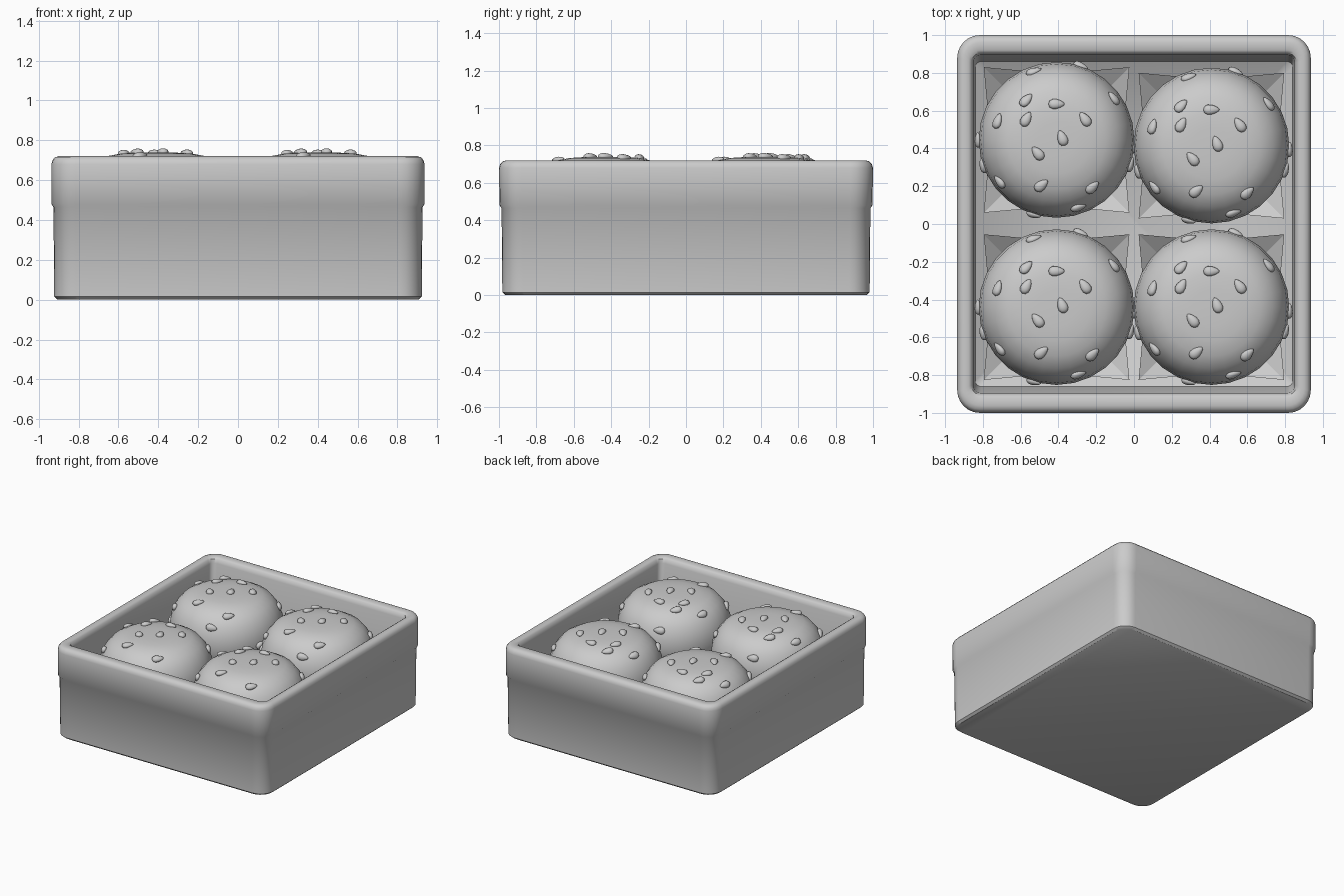
import bpy, bmesh, math
from mathutils import Vector, Matrix
from mathutils.bvhtree import BVHTree

cube = bpy.data.objects.get("Cube")
if cube:
    bpy.data.objects.remove(cube, do_unlink=True)

mat = bpy.data.materials.new("plain grey")
mat.use_nodes = True
GREY = (0.6, 0.6, 0.6, 1)
mat.diffuse_color = GREY
mat.node_tree.nodes["Principled BSDF"].inputs["Base Color"].default_value = GREY


def make_object(name, mesh, loc=(0, 0, 0)):
    ob = bpy.data.objects.new(name, mesh)
    ob.location = loc
    bpy.context.collection.objects.link(ob)
    return ob


def make_mesh(name, bm, angle=40):
    bmesh.ops.recalc_face_normals(bm, faces=bm.faces)
    mesh = bpy.data.meshes.new(name)
    bm.to_mesh(mesh)
    bm.free()
    mesh.materials.append(mat)
    ob = make_object(name + "_temp", mesh)
    bpy.ops.object.select_all(action='DESELECT')
    ob.select_set(True)
    bpy.context.view_layer.objects.active = ob
    bpy.ops.object.shade_smooth_by_angle(angle=math.radians(angle))
    bpy.data.objects.remove(ob)
    return mesh


def rounded_ring(bm, hx, hy, r, z, steps=6):
    """Ring of vertices around a rounded rectangle."""
    ring = []
    for k, (sx, sy) in enumerate(((1, 1), (-1, 1), (-1, -1), (1, -1))):
        for i in range(steps + 1):
            a = (k + i / steps) * math.pi / 2
            ring.append(bm.verts.new((sx * (hx - r) + r * math.cos(a),
                                      sy * (hy - r) + r * math.sin(a), z)))
    return ring


def skin(bm, rings):
    for a, b in zip(rings, rings[1:]):
        n = len(a)
        for i in range(n):
            bm.faces.new((a[i], a[(i + 1) % n], b[(i + 1) % n], b[i]))


# Box: outside wall, raised band, rolled rim, sloping inside, dished floor
sections = [
    (0.905, 0.965, 0.10, 0), (0.922, 0.982, 0.11, 0.015),
    (0.926, 0.986, 0.11, 0.465), (0.936, 0.997, 0.12, 0.48),
    (0.936, 1.0, 0.12, 0.68), (0.931, 0.994, 0.115, 0.70),
    (0.918, 0.98, 0.10, 0.715), (0.90, 0.962, 0.09, 0.72),
    (0.875, 0.92, 0.06, 0.72), (0.86, 0.905, 0.05, 0.71),
    (0.85, 0.895, 0.04, 0.68), (0.84, 0.86, 0.03, 0.30),
    (0.45, 0.45, 0.03, 0.06),
]
bm = bmesh.new()
rings = [rounded_ring(bm, *s) for s in sections]
skin(bm, rings)
bm.faces.new(rings[0])
bm.faces.new(rings[-1])
make_object("box", make_mesh("box", bm))

# Bun: flattened dome turned around its axis
profile = [(0.10, 0.738), (0.18, 0.733), (0.26, 0.718), (0.325, 0.682),
           (0.372, 0.625), (0.402, 0.55), (0.412, 0.47), (0.40, 0.38),
           (0.35, 0.28), (0.26, 0.20), (0.15, 0.16)]
bm = bmesh.new()
SEGMENTS = 28
rings = [[bm.verts.new((r * math.cos(i * math.tau / SEGMENTS),
                        r * math.sin(i * math.tau / SEGMENTS), z))
          for i in range(SEGMENTS)] for r, z in profile]
skin(bm, rings)
bm.faces.new(rings[0])
bm.faces.new(rings[-1])
bmesh.ops.recalc_face_normals(bm, faces=bm.faces)
surface = BVHTree.FromBMesh(bm)
bun_mesh = make_mesh("bun", bm)

# Seeds: teardrops laid on the bun, given as x, y and heading in degrees
seeds = [(-.12, .36, 20), (-.16, .21, 50), (0, .19, 0), (-.31, .1, 75),
         (-.16, .11, 60), (.15, .11, 125), (.03, .01, 110), (-.1, -.07, 130),
         (-.08, -.24, 40), (-.3, -.22, 165), (.19, -.25, 45), (.115, -.355, 0),
         (.3, .22, 155), (.13, .40, 0), (-.40, 0, 80), (-.40, -.14, 90),
         (.40, -.02, 90), (.39, -.13, 60), (-.12, -.395, 20)]
bm = bmesh.new()
for x, y, heading in seeds:
    # Rim seeds look inward for the surface, the others look down
    out = Vector((x, y, 0))
    if out.length > 0.38:
        start, ray = out.normalized() + Vector((0, 0, 0.47)), -out.normalized()
    else:
        start, ray = Vector((x, y, 1)), Vector((0, 0, -1))
    point, normal, _, _ = surface.ray_cast(start, ray)
    a = math.radians(heading)
    along = Vector((math.cos(a), math.sin(a), 0.3 if out.length > 0.38 else 0))
    along = (along - normal * along.dot(normal)).normalized()
    side = normal.cross(along)
    frame = Matrix((along, side, normal)).transposed().to_4x4()
    frame.translation = point + normal * 0.003
    verts = bmesh.ops.create_uvsphere(bm, u_segments=12, v_segments=8, radius=1)["verts"]
    for v in verts:
        taper = 1 - 0.35 * v.co.x
        v.co = frame @ Vector((v.co.x * 0.043, v.co.y * 0.026 * taper, v.co.z * 0.018 * taper))
seed_mesh = make_mesh("seeds", bm, 60)

# Paper: thin four-pointed sheet whose corners curl upwards
bm = bmesh.new()
centre = bm.verts.new((0, 0, 0.13))
inner, outer = [], []
for i in range(8):
    a = i * math.pi / 4
    reach, lift = (0.545, 0.34) if i % 2 else (0.35, 0.235)
    inner.append(bm.verts.new((0.25 * math.cos(a), 0.25 * math.sin(a), 0.16)))
    outer.append(bm.verts.new((reach * math.cos(a), reach * math.sin(a), lift)))
skin(bm, [inner, outer])
for i in range(8):
    bm.faces.new((centre, inner[i], inner[(i + 1) % 8]))
paper_mesh = make_mesh("paper", bm, 20)

# Four buns in two rows
places = {"front_right": (-0.41, -0.44), "front_left": (0.41, -0.44),
          "back_right": (-0.41, 0.445), "back_left": (0.41, 0.415)}
for spot, (x, y) in places.items():
    for part, mesh in (("bun", bun_mesh), ("seeds", seed_mesh), ("paper", paper_mesh)):
        make_object(f"{spot}_{part}", mesh, (x, y, 0))
